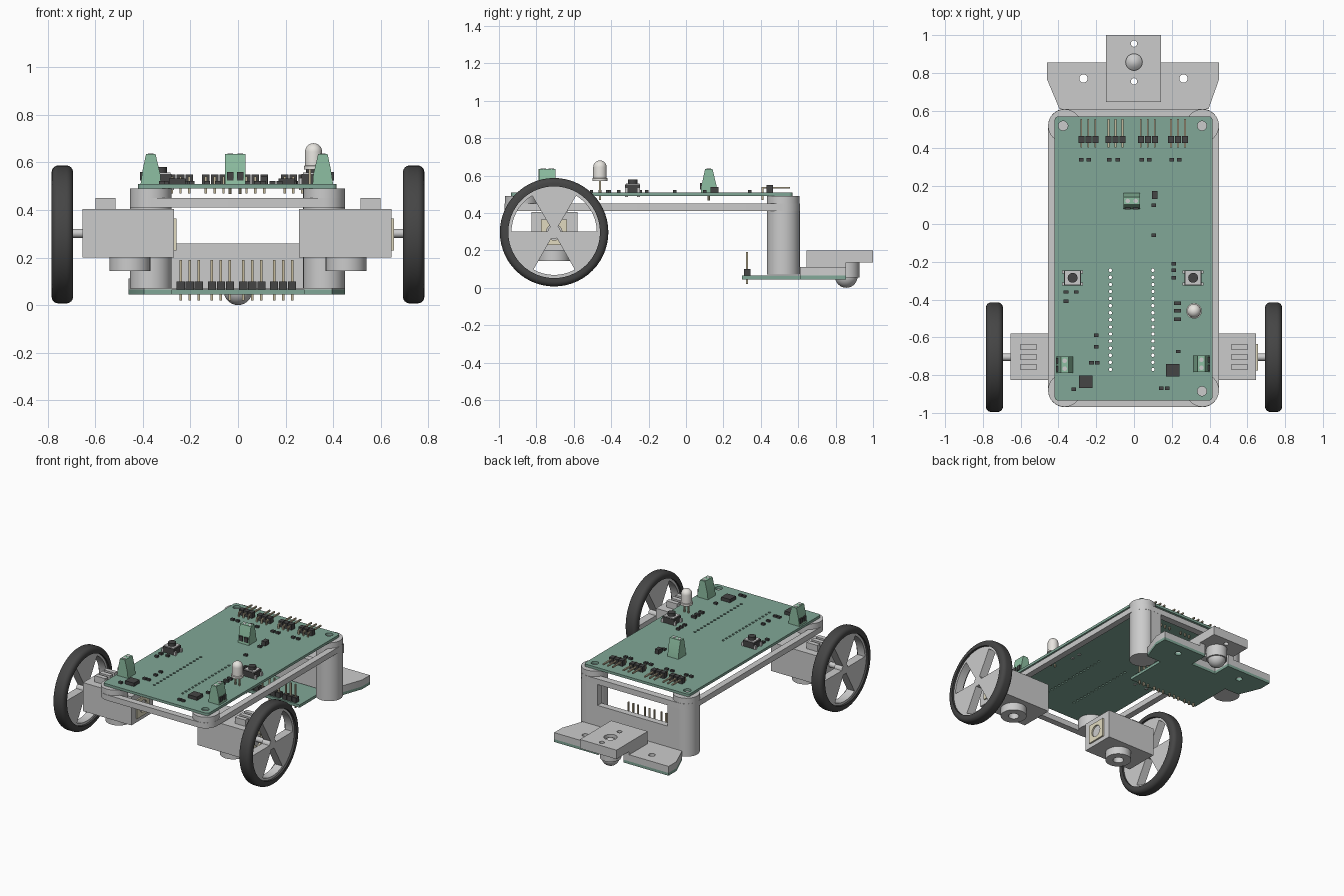
import bpy, bmesh
from math import pi, cos, sin, radians
from mathutils import Matrix, Vector

if "Cube" in bpy.data.objects:
    bpy.data.objects.remove(bpy.data.objects["Cube"])

def material(name, rgb):
    m = bpy.data.materials.new(name)
    m.diffuse_color = (*rgb, 1)
    m.use_nodes = True
    m.node_tree.nodes["Principled BSDF"].inputs["Base Color"].default_value = m.diffuse_color
    return m

PCB = material("board_green", (0.22, 0.39, 0.31))
TERM = material("terminal_green", (0.27, 0.52, 0.36))
DARK = material("dark_plastic", (0.06, 0.06, 0.06))
PIN = material("pin_brass", (0.55, 0.48, 0.33))
CREAM = material("cream_plastic", (0.75, 0.7, 0.52))
LENS = material("lens_white", (0.8, 0.78, 0.74))

def add(name, data, mat=None):
    ob = bpy.data.objects.new(name, data)
    bpy.context.collection.objects.link(ob)
    if mat:
        data.materials.append(mat)
    return ob

def finish(name, bm, mat=None):
    bmesh.ops.recalc_face_normals(bm, faces=bm.faces[:])
    me = bpy.data.meshes.new(name)
    bm.to_mesh(me)
    bm.free()
    return add(name, me, mat)

def boxes(name, items, mat=None):
    """items: (x0, x1, y0, y1, z0, z1)"""
    bm = bmesh.new()
    for a, b, c, d, e, f in items:
        mtx = Matrix.Translation(((a+b)/2, (c+d)/2, (e+f)/2)) @ Matrix.Diagonal((b-a, d-c, f-e, 1))
        bmesh.ops.create_cube(bm, size=1, matrix=mtx)
    return finish(name, bm, mat)

def rods(name, items, mat=None, axis='Z', seg=32):
    """items: (x, y, z, radius, length), centred"""
    rot = {'Z': Matrix(), 'X': Matrix.Rotation(pi/2, 4, 'Y'), 'Y': Matrix.Rotation(pi/2, 4, 'X')}[axis]
    bm = bmesh.new()
    for x, y, z, r, l in items:
        bmesh.ops.create_cone(bm, cap_ends=True, segments=seg, radius1=r, radius2=r, depth=l,
                              matrix=Matrix.Translation((x, y, z)) @ rot)
    return finish(name, bm, mat)

def arc(cx, cy, r, a0, a1, n):
    return [(cx + r*cos(radians(a0 + (a1-a0)*i/n)), cy + r*sin(radians(a0 + (a1-a0)*i/n))) for i in range(n+1)]

def circle(cx, cy, r, n=20):
    return arc(cx, cy, r, 0, 360, n)[:-1]

def round_rect(x0, x1, y0, y1, r):
    return (arc(x1-r, y1-r, r, 0, 90, 8) + arc(x0+r, y1-r, r, 90, 180, 8)
            + arc(x0+r, y0+r, r, 180, 270, 8) + arc(x1-r, y0+r, r, 270, 360, 8))

def plate(name, outline, holes, thick, loc, rot=(0, 0, 0), mat=None):
    """Flat profile with holes, extruded to a slab centred on loc"""
    cu = bpy.data.curves.new(name, 'CURVE')
    cu.dimensions, cu.fill_mode, cu.extrude = '2D', 'BOTH', thick/2
    for pts in [outline] + holes:
        sp = cu.splines.new('POLY')
        sp.points.add(len(pts)-1)
        for p, (x, y) in zip(sp.points, pts):
            p.co = (x, y, 0, 1)
        sp.use_cyclic_u = True
    tmp = add(name + "_profile", cu)
    bpy.context.view_layer.update()
    me = bpy.data.meshes.new_from_object(tmp.evaluated_get(bpy.context.evaluated_depsgraph_get()))
    bpy.data.objects.remove(tmp)
    bm = bmesh.new()
    bm.from_mesh(me)
    bmesh.ops.remove_doubles(bm, verts=bm.verts[:], dist=1e-5)
    ob = finish(name, bm, mat)
    ob.location, ob.rotation_euler = loc, rot
    return ob

def lathe(name, profile, loc, axis, mat=None, seg=56, closed=True):
    """profile: (radius, height) revolved about the axis"""
    bm = bmesh.new()
    vs = [bm.verts.new((r, 0, h)) for r, h in profile]
    es = [bm.edges.new((vs[i], vs[i+1])) for i in range(len(vs)-1)]
    if closed:
        es.append(bm.edges.new((vs[-1], vs[0])))
    bmesh.ops.spin(bm, geom=vs+es, cent=(0, 0, 0), axis=(0, 0, 1), angle=2*pi, steps=seg)
    bmesh.ops.remove_doubles(bm, verts=bm.verts[:], dist=1e-5)
    if axis == 'X':
        bmesh.ops.rotate(bm, verts=bm.verts[:], matrix=Matrix.Rotation(pi/2, 3, 'Y'))
    bmesh.ops.translate(bm, verts=bm.verts[:], vec=Vector(loc))
    return finish(name, bm, mat)

# Chassis: rim, corner posts, rear wall with window
plate("chassis_rim", round_rect(-.455, .45, -.97, .61, .09),
      [round_rect(-.41, .405, -.925, .56, .06)], .04, (0, 0, .43))
for x in (-.367, .362):
    rods("front_post", [(x, -.88, .45, .088, .08)])
    rods("rear_post", [(x, .52, .28, .088, .42)])
plate("rear_wall", [(-.37, .07), (.365, .07), (.365, .45), (-.37, .45)],
      [[(-.28, .26), (.275, .26), (.275, .41), (-.28, .41)]], .045, (0, .587, 0), (pi/2, 0, 0))

# Main circuit board with mounting and socket holes
row_y = [-.245 - i*.0375 for i in range(15)]
plate("main_board", round_rect(-.42, .415, -.935, .57, .02),
      [circle(x, y, .025) for x, y in ((-.375, .52), (.36, .52), (.36, -.885))]
      + [circle(x, y, .009, 10) for x in (-.125, .1) for y in row_y], .018, (0, 0, .5), mat=PCB)

# Pin headers: right-angle ones on the main board, upright ones on the sensor board
top_x = [c + d for c in (-.242, -.098, .073, .233) for d in (-.037, 0, .037)]
boxes("top_header_body", [(x-.016, x+.016, .43, .465, .51, .55) for x in top_x], DARK)
boxes("top_header_pins", [(x-.005, x+.005, .41, .555, .53, .54) for x in top_x]
      + [(x-.005, x+.005, .405, .415, .47, .54) for x in top_x], PIN)
low_x = [c + d for c in (-.203, -.072, .06, .19) for d in (-.038, 0, .038)]
boxes("sensor_header_body", [(x-.017, x+.017, .31, .345, .065, .1) for x in low_x], DARK)
boxes("sensor_header_pins", [(x-.005, x+.005, .322, .332, .02, .19) for x in low_x], PIN)

# Screw terminals: sloped profile, wire openings and screws
def terminal(x, y, ang):
    prof = [(-.043, .509), (.043, .509), (.04, .55), (.02, .635), (-.02, .635), (-.034, .57)]
    wells = [[(s-.014, .525), (s+.014, .525), (s+.014, .56), (s-.014, .56)] for s in (-.021, .021)]
    body = plate("terminal_block", prof, [], .086, (x, y, 0), (pi/2, 0, ang), TERM)
    side = Matrix.Translation((x, y, 0)) @ Matrix.Rotation(ang, 4, 'Z')
    op = boxes("terminal_openings", [(-.046, -.03, w[0][0], w[1][0], .525, .56) for w in wells], DARK)
    sc = rods("terminal_screws", [(0, s, .63, .012, .014) for s in (-.021, .021)], seg=16)
    legs = rods("terminal_legs", [(0, s, .49, .006, .045) for s in (-.021, .021)], PIN, seg=8)
    for o in (op, sc, legs):
        o.matrix_world = side
terminal(-.367, -.745, 0)
terminal(.357, -.74, pi)
terminal(-.012, .122, pi/2)

# Push buttons
for x in (-.325, .313):
    y = -.285
    boxes("button_base", [(x-.045, x+.045, y-.04, y+.04, .51, .552)], DARK)
    boxes("button_cover", [(x-.04, x+.04, y-.036, y+.036, .552, .558)])
    rods("button_cap", [(x, y, .565, .026, .03)], DARK)
    boxes("button_legs", [(x+s*.048-.008, x+s*.048+.008, y+t*.032-.008, y+t*.032+.008, .485, .535)
                          for s in (-1, 1) for t in (-1, 1)])

# Light: domed lens on two legs
lathe("lamp_lens", [(0, .57), (.041, .57), (.041, .585), (.036, .587)]
      + arc(0, .645, .036, 0, 90, 8), (.318, -.46, 0), 'Z', LENS, 32, False)
boxes("lamp_legs", [(x-.005, x+.005, -.465, -.455, .47, .575) for x in (.302, .334)], PIN)

# Chips and small surface-mounted parts
boxes("driver_chips", [(x-.035, x+.035, y-.033, y+.033, .509, .533) for x, y in ((-.255, -.835), (.205, -.775))], DARK)
boxes("regulator", [(.095, .125, .132, .175, .509, .54)], DARK)
smd = [(x, .34) for x in (-.28, -.24, -.13, -.085, .04, .08, .2, .24)]
smd += [(.105, .1), (.105, -.06), (-.36, -.36), (-.36, -.41), (-.305, -.36), (.21, -.21), (.21, -.245),
        (.21, -.285), (-.2, -.59), (-.2, -.65), (-.225, -.735), (-.195, -.735), (.145, -.87), (.175, -.87),
        (.235, -.675), (-.32, -.875)]
boxes("small_chips", [(x-.012, x+.012, y-.009, y+.009, .509, .522) for x, y in smd]
      + [(.212, .248, y-.009, y+.009, .509, .524) for y in (-.42, -.46, -.505)], DARK)

# Drive motors, axles and wheels
WY, WZ = -.705, .297
for s, x0, x1 in ((-1, -.655, -.27), (1, .257, .645)):
    boxes("motor_body", [(x0, x1, -.825, -.58, .2, .405)])
    a, b = sorted((s*.515, s*.6))
    boxes("motor_ribs", [(a, b, y-.016, y+.016, .405, .45) for y in (-.65, -.703, -.756)])
    plate("motor_foot", circle(s*.455, -.705, .086, 40), [circle(s*.455, -.705, .035)], .056, (0, 0, .172))
    plate("motor_face", [(-.07, -.067), (.07, -.067), (.07, .067), (-.07, .067)], [circle(0, 0, .042, 24)],
          .012, (x1+.005, WY, WZ), (pi/2, 0, pi/2), CREAM)
    rods("axle", [(s*.69, WY, WZ+.005, .019, .11)], axis='X')
    wx = s*.739
    outer = arc(.262, .017, .028, 0, 90, 6)
    tyre = [(.245, -.045)] + [(r, -h) for r, h in reversed(outer)] + outer + [(.245, .045)]
    lathe("tyre", tyre, (wx, WY, WZ), 'X', DARK)
    gaps = [arc(0, 0, .228, c-29, c+29, 14) + arc(0, 0, .035, c+25, c-25, 4) for c in (30, 150, 270)]
    plate("wheel_disc", circle(0, 0, .247, 56), gaps, .06, (wx, WY, WZ), (pi/2, 0, pi/2))

# Rear sensor board and mounting plate, flared toward the back
notch = [(.1, .855), (.1, .72), (-.1, .72), (-.1, .855)]
flare_r, flare_l = [(.395, .61), (.45, .765), (.45, .855)], [(-.46, .855), (-.46, .765), (-.395, .61)]
bolts = [circle(-.268, .77, .022), circle(.262, .77, .022)]
plate("sensor_board", [(-.28, .3), (.28, .3), (.28, .61)] + flare_r + notch + flare_l + [(-.28, .61)],
      bolts, .02, (0, 0, .055), mat=PCB)
plate("rear_mount", flare_r + notch + flare_l, bolts, .047, (0, 0, .0885))

# Ball caster
c_holes = [circle(0, .955, .017), circle(0, .755, .017)]
plate("caster_plate", [(-.147, .645), (.143, .645), (.143, 1), (-.147, 1)],
      c_holes + [circle(0, .857, .044, 28)], .065, (0, 0, .168))
boxes("caster_spacer", [(x, x+.045, .645, .855, .112, .136) for x in (-.147, .098)])
lathe("caster_socket", [(.052, .055), (.07, .055), (.07, .137), (.044, .137), (.044, .1)], (0, .857, 0), 'Z')
bm = bmesh.new()
bmesh.ops.create_uvsphere(bm, u_segments=32, v_segments=16, radius=.06, matrix=Matrix.Translation((0, .857, .06)))
finish("caster_ball", bm)
lathe("caster_cap", [(0, .195)] + [(r, .195 - .6*r*r/.05) for r in (.015, .03, .044)] + [(.044, .12), (0, .12)],
      (0, .857, 0), 'Z', None, 28, False)

# Smooth round parts, keep edges sharp
for ob in bpy.data.objects:
    ob.select_set(True)
    bpy.context.view_layer.objects.active = ob
bpy.ops.object.shade_smooth_by_angle(angle=radians(32))
